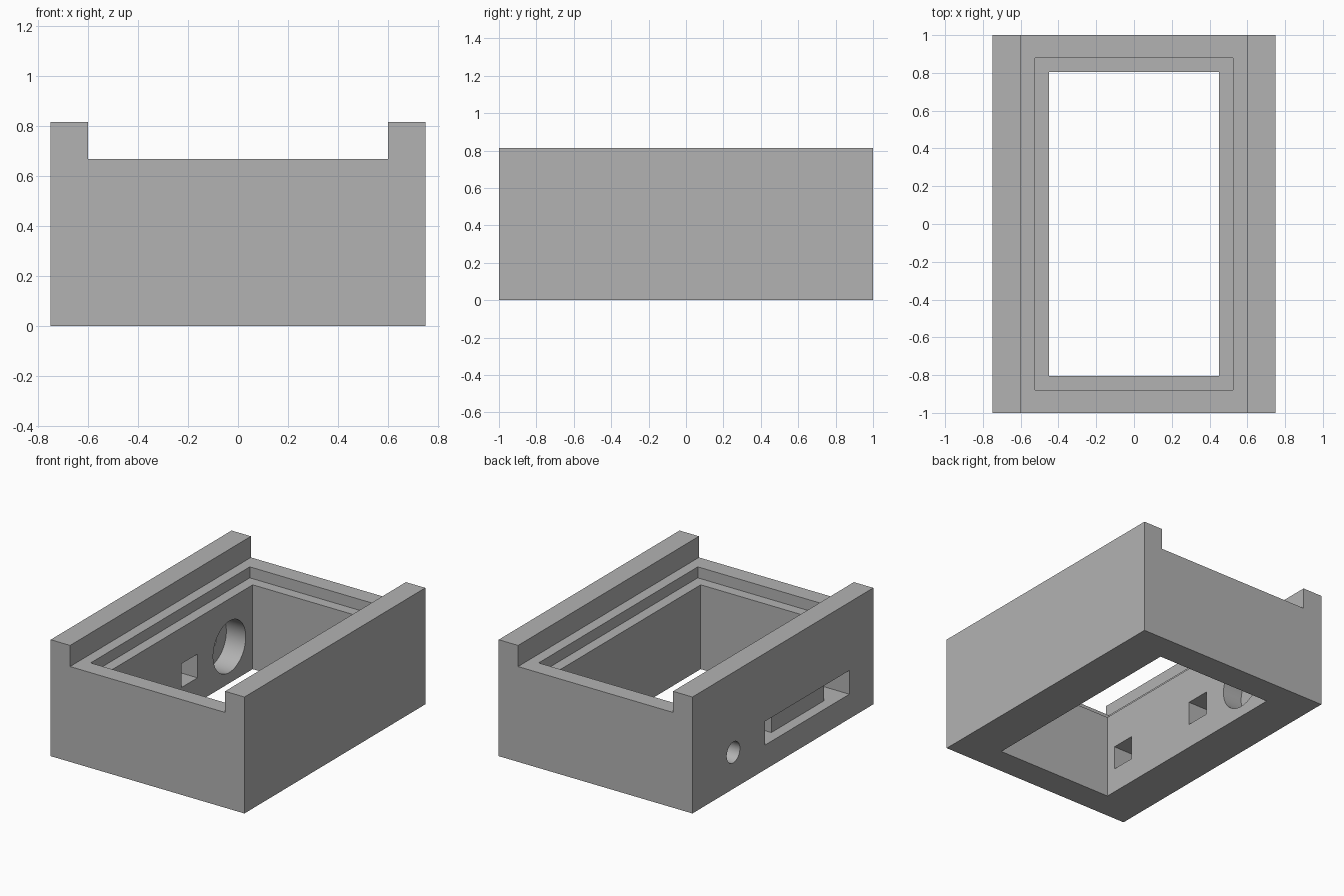
import bpy
import bmesh
from math import radians
from mathutils import Matrix, Vector

default = bpy.data.objects.get("Cube")
if default:
    bpy.data.objects.remove(default, do_unlink=True)

WALL_OUT, WALL_IN = -0.75, -0.45   # the wall that carries the openings
HOLE_Z = 0.255
SLOT_LOW, SLOT_HIGH, PORT = -0.735, 0.195, 0.175

grey = bpy.data.materials.new("plain_grey")
grey.use_nodes = True
colour = (0.45, 0.45, 0.45, 1)
grey.diffuse_color = colour
grey.node_tree.nodes["Principled BSDF"].inputs["Base Color"].default_value = colour


def add_object(name, bm):
    bmesh.ops.recalc_face_normals(bm, faces=bm.faces)
    mesh = bpy.data.meshes.new(name)
    bm.to_mesh(mesh)
    bm.free()
    mesh.materials.append(grey)
    obj = bpy.data.objects.new(name, mesh)
    bpy.context.collection.objects.link(obj)
    return obj


def box(name, low, high):
    low, high = Vector(low), Vector(high)
    bm = bmesh.new()
    place = Matrix.Translation((low + high) / 2) @ Matrix.Diagonal((*(high - low), 1))
    bmesh.ops.create_cube(bm, size=1, matrix=place)
    return add_object(name, bm)


def bore(name, y, radius, x0, x1):
    bm = bmesh.new()
    place = Matrix.Translation(((x0 + x1) / 2, y, HOLE_Z)) @ Matrix.Rotation(radians(90), 4, "Y")
    bmesh.ops.create_cone(bm, cap_ends=True, segments=64, radius1=radius,
                          radius2=radius, depth=x1 - x0, matrix=place)
    return add_object(name, bm)


def cut(target, cutter):
    cutter.hide_render = True
    mod = target.modifiers.new("cut", "BOOLEAN")
    mod.operation, mod.solver, mod.object = "DIFFERENCE", "EXACT", cutter
    bpy.context.view_layer.objects.active = target
    bpy.ops.object.modifier_apply(modifier=mod.name)
    bpy.data.objects.remove(cutter, do_unlink=True)


# Housing: rail profile extruded from front to back
half = [(0.75, 0), (0.75, 0.815), (0.6, 0.815), (0.6, 0.667)]
profile = half + [(-x, z) for x, z in reversed(half)]
bm = bmesh.new()
face = bm.faces.new([bm.verts.new((x, -1, z)) for x, z in profile])
extruded = bmesh.ops.extrude_face_region(bm, geom=[face])["geom"]
bmesh.ops.translate(bm, vec=(0, 2, 0),
                    verts=[v for v in extruded if isinstance(v, bmesh.types.BMVert)])
if not face.is_valid or len(face.link_loops if hasattr(face, "link_loops") else face.loops) == 0:
    bmesh.ops.holes_fill(bm, edges=bm.edges)
housing = add_object("housing", bm)

# Central opening and the lid ledge around it
cut(housing, box("opening_cutter", (-0.45, -0.805, -0.1), (0.45, 0.805, 1)))
cut(housing, box("ledge_cutter", (-0.525, -0.88, 0.59), (0.525, 0.88, 1)))

# Long shallow slot outside, with a square port through to the inside at each end
z_low, z_high = HOLE_Z - 0.083, HOLE_Z + 0.083
cut(housing, box("slot_cutter", (WALL_OUT - 0.1, SLOT_LOW, z_low),
                 (WALL_OUT + 0.075, SLOT_HIGH, z_high)))
for y in (SLOT_LOW, SLOT_HIGH - PORT):
    cut(housing, box("port_cutter", (WALL_OUT - 0.1, y, z_low),
                     (WALL_IN + 0.1, y + PORT, z_high)))

# Round hole, widened from the inside
cut(housing, bore("wide_bore_cutter", 0.548, 0.18, WALL_IN - 0.15, WALL_IN + 0.1))
cut(housing, bore("small_bore_cutter", 0.548, 0.073, WALL_OUT - 0.1, WALL_IN + 0.1))

# Smooth bores, sharp edges elsewhere
bpy.ops.object.select_all(action="DESELECT")
housing.select_set(True)
bpy.context.view_layer.objects.active = housing
bpy.ops.object.shade_smooth_by_angle(angle=radians(30))
